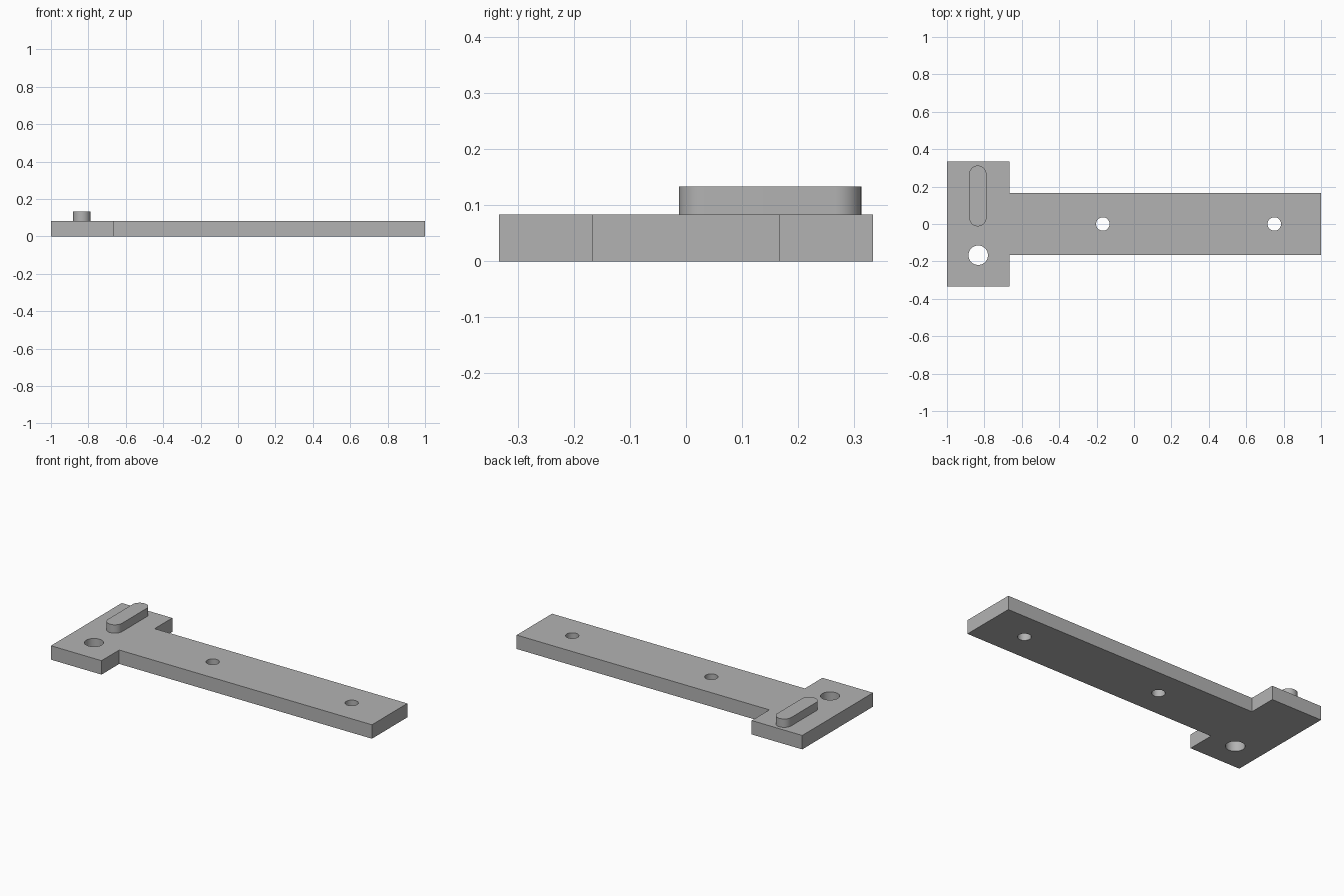
import bpy, bmesh
from math import radians, cos, sin, pi

cube = bpy.data.objects.get("Cube")
if cube:
    bpy.data.objects.remove(cube, do_unlink=True)

GREY = (0.45, 0.45, 0.45, 1)
grey = bpy.data.materials.new("plain grey")
grey.use_nodes = True
grey.diffuse_color = GREY
grey.node_tree.nodes["Principled BSDF"].inputs["Base Color"].default_value = GREY

THICK = 0.083


def prism(name, outline, bottom, top):
    """Extrude a counter-clockwise outline between two heights."""
    bm = bmesh.new()
    face = bm.faces.new([bm.verts.new((x, y, bottom)) for x, y in outline])
    new = bmesh.ops.extrude_face_region(bm, geom=[face], use_keep_orig=True)["geom"]
    bmesh.ops.translate(bm, vec=(0, 0, top - bottom),
                        verts=[g for g in new if isinstance(g, bmesh.types.BMVert)])
    bmesh.ops.recalc_face_normals(bm, faces=bm.faces)
    mesh = bpy.data.meshes.new(name)
    bm.to_mesh(mesh)
    bm.free()
    mesh.materials.append(grey)
    obj = bpy.data.objects.new(name, mesh)
    bpy.context.collection.objects.link(obj)
    return obj


def arc(x, y, radius, start, end, steps):
    return [(x + radius * cos(start + (end - start) * i / steps),
             y + radius * sin(start + (end - start) * i / steps)) for i in range(steps + 1)]


def select(obj):
    bpy.ops.object.select_all(action="DESELECT")
    obj.select_set(True)
    bpy.context.view_layer.objects.active = obj


# T-shaped plate: wide head on the right, narrow arm to the left
head, arm, step = 1 / 3, 1 / 6, -2 / 3
lower = [(-1, -head), (step, -head), (step, -arm), (1, -arm)]
plate = prism("t_plate", lower + [(x, -y) for x, y in reversed(lower)], 0, THICK)

# Through holes: one large in the head, two small in the arm
for x, y, radius in [(-0.833, -0.167, 0.052), (-0.167, 0, 0.036), (0.75, 0, 0.036)]:
    cutter = prism("hole_cutter", arc(x, y, radius, 0, 2 * pi, 48)[:-1], -0.1, 0.2)
    cutter.hide_render = True
    cut = plate.modifiers.new("hole", "BOOLEAN")
    cut.operation = "DIFFERENCE"
    cut.solver = "EXACT"
    cut.object = cutter
    select(plate)
    bpy.ops.object.modifier_apply(modifier=cut.name)
    bpy.data.objects.remove(cutter, do_unlink=True)

# Raised round-ended key on the head
KEY_X, KEY_R = -0.835, 0.046
key_outline = (arc(KEY_X, 0.3125 - KEY_R, KEY_R, 0, pi, 24)
               + arc(KEY_X, -0.0125 + KEY_R, KEY_R, pi, 2 * pi, 24))
key = prism("raised_key", key_outline, THICK, 0.133)

for part in (plate, key):
    select(part)
    bpy.ops.object.shade_smooth_by_angle(angle=radians(30))
